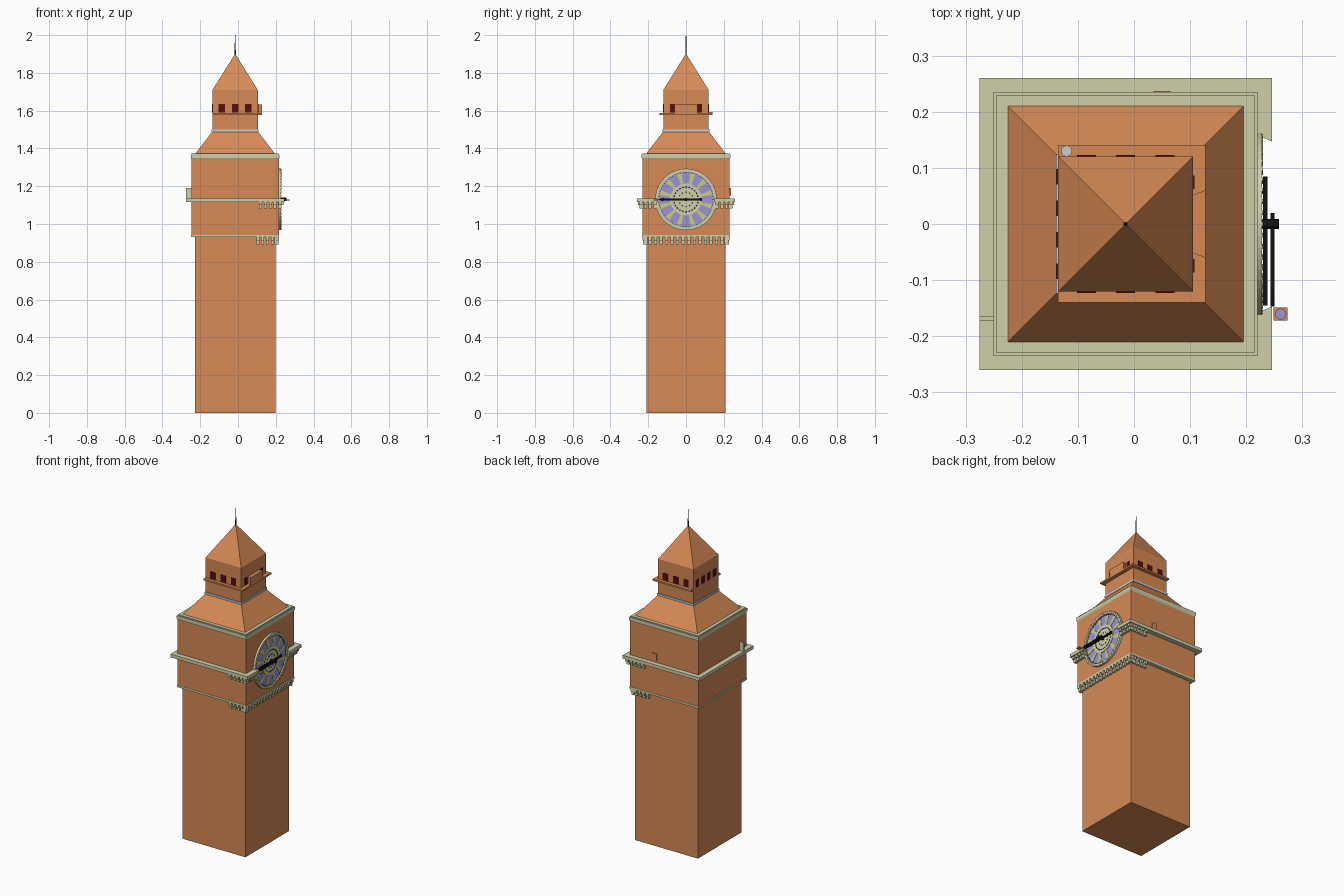
import bpy, bmesh, math

if "Cube" in bpy.data.objects:
    bpy.data.objects.remove(bpy.data.objects["Cube"])

def mat(name, r, g, b):
    m = bpy.data.materials.new(name)
    m.diffuse_color = (r, g, b, 1)
    m.use_nodes = True
    m.node_tree.nodes["Principled BSDF"].inputs["Base Color"].default_value = m.diffuse_color
    return m

ORANGE = mat("orange stone", 0.68, 0.255, 0.092)
BEIGE = mat("beige trim", 0.63, 0.63, 0.40)
BLUE = mat("lilac glass", 0.32, 0.30, 0.66)
YELLOW = mat("pale yellow", 0.62, 0.60, 0.22)
RED = mat("dark red", 0.10, 0.004, 0.004)
BLACK = mat("black", 0.006, 0.006, 0.006)
GREY = mat("light grey", 0.60, 0.60, 0.62)
CX = -0.015   # tower axis
CZ = 1.13     # clock centre height


def finish(name, bm, m):
    bmesh.ops.recalc_face_normals(bm, faces=bm.faces)
    me = bpy.data.meshes.new(name)
    bm.to_mesh(me)
    bm.free()
    me.materials.append(m)
    ob = bpy.data.objects.new(name, me)
    bpy.context.collection.objects.link(ob)
    return ob


def add_box(bm, x0, x1, y0, y1, z0, z1):
    v = [bm.verts.new((x, y, z)) for z in (z0, z1)
         for x, y in ((x0, y0), (x1, y0), (x1, y1), (x0, y1))]
    for f in ((3, 2, 1, 0), (4, 5, 6, 7), (0, 1, 5, 4), (1, 2, 6, 5), (2, 3, 7, 6), (3, 0, 4, 7)):
        bm.faces.new([v[i] for i in f])


def boxes(name, m, items):
    bm = bmesh.new()
    for b in items:
        add_box(bm, *b)
    return finish(name, bm, m)


def loft(name, m, sections):
    """Stack of rectangles (half x, half y, z) around the tower axis."""
    bm = bmesh.new()
    rings = [[bm.verts.new((CX + sx * hx, sy * hy, z))
              for sx, sy in ((-1, -1), (1, -1), (1, 1), (-1, 1))] for hx, hy, z in sections]
    for a, b in zip(rings, rings[1:]):
        for i in range(4):
            j = (i + 1) % 4
            bm.faces.new((a[i], a[j], b[j], b[i]))
    bm.faces.new(rings[0])
    bm.faces.new(rings[-1])
    return finish(name, bm, m)


def add_prism(bm, pts, d):
    f = bm.faces.new([bm.verts.new(p) for p in pts])
    r = bmesh.ops.extrude_face_region(bm, geom=[f])
    bmesh.ops.translate(bm, vec=d, verts=[v for v in r["geom"] if isinstance(v, bmesh.types.BMVert)])


def sector(bm, r0, r1, a0, a1, x0, x1, n=3, w1=None):
    """Plate shaped as a ring segment on the clock face."""
    w = w1 or 0
    arc = [(r1, a0 - w + (a1 - a0 + 2 * w) * i / n) for i in range(n + 1)]
    arc += [(r0, a1 + (a0 - a1) * i / n) for i in range(n + 1)]
    add_prism(bm, [(x0, r * math.cos(a), CZ + r * math.sin(a)) for r, a in arc], (x1 - x0, 0, 0))


def clock_ring(name, m, r0, r1, x0, x1, n=48):
    bm = bmesh.new()
    rows = []
    for r, x in ((r0, x0), (r1, x0), (r1, x1), (r0, x1)):
        rows.append([bm.verts.new((x, r * math.cos(math.tau * i / n), CZ + r * math.sin(math.tau * i / n)))
                     for i in range(n)])
    for k in range(4):
        a, b = rows[k], rows[(k + 1) % 4]
        for i in range(n):
            j = (i + 1) % n
            bm.faces.new((a[i], a[j], b[j], b[i]))
    return finish(name, bm, m)


def disc(name, m, r, x0, x1, n=48):
    bm = bmesh.new()
    add_prism(bm, [(x0, r * math.cos(math.tau * i / n), CZ + r * math.sin(math.tau * i / n))
                   for i in range(n)], (x1 - x0, 0, 0))
    return finish(name, bm, m)


# main masonry
loft("shaft", ORANGE, [(0.213, 0.21, 0), (0.213, 0.21, 0.94)])
loft("clock_storey", ORANGE, [(0.231, 0.231, 0.936), (0.231, 0.231, 1.36)])
loft("lower_roof", ORANGE, [(0.213, 0.213, 1.37), (0.12, 0.12, 1.49)])
loft("belfry_and_top_roof", ORANGE, [(0.12, 0.12, 1.485), (0.12, 0.12, 1.71), (0.001, 0.001, 1.9)])
boxes("balcony", ORANGE, [(-0.135, 0.127, -0.14, 0.14, 1.578, 1.588)])

# beige bands and stepped cornice
loft("lower_band", BEIGE, [(0.233, 0.233, 0.93), (0.233, 0.233, 0.942)])
loft("top_cornice", BEIGE, [(0.231, 0.231, 1.342), (0.235, 0.235, 1.350), (0.235, 0.235, 1.368),
                            (0.230, 0.230, 1.368), (0.230, 0.230, 1.374), (0.213, 0.213, 1.374)])
loft("belfry_band", GREY, [(0.124, 0.124, 1.488), (0.124, 0.124, 1.50)])

# middle ledge, open where the clock sits
bm = bmesh.new()
half = [(0.21, -0.163), (0.246, -0.147), (0.246, -0.26), (-0.275, -0.26)]
add_prism(bm, [(x, y, 1.116) for x, y in half + [(x, -y) for x, y in half[::-1]]], (0, 0, 0.02))
finish("middle_ledge", bm, BEIGE)

# corbels: two-step brackets on the clock side, returning round both corners
def corbels(name, wall_x, wall_y, reach, z0, z1, ys, xs):
    items = []
    zm = (z0 + z1) / 2
    w = 0.008
    for z, d in ((z0, reach * 0.6), (zm, reach)):
        for y in ys:
            items.append((wall_x - 0.005, wall_x + d, y - w, y + w, z, z + zm - z0))
        for x in xs:
            for s in (-1, 1):
                a, b = sorted((s * (wall_y - 0.005), s * (wall_y + d)))
                items.append((x - w, x + w, a, b, z, z + zm - z0))
    boxes(name, BEIGE, items)

corbels("lower_corbels", 0.198, 0.21, 0.02, 0.892, 0.932,
        [-0.219 + i * 0.0292 for i in range(16)], [0.105 + i * 0.0255 for i in range(5)])
corbels("middle_corbels", 0.216, 0.231, 0.024, 1.082, 1.118,
        [s * (0.165 + i * 0.0245) for i in range(4) for s in (-1, 1)],
        [0.12 + i * 0.0255 for i in range(5)])

# belfry windows and projecting bay
win = []
for i in (-1, 0, 1):
    x = CX + i * 0.07
    win += [(x - 0.017, x + 0.017, -0.123, -0.11, 1.591, 1.634),
            (x - 0.017, x + 0.017, 0.11, 0.123, 1.591, 1.634)]
for i in range(4):
    y = -0.084 + i * 0.056
    win.append((-0.138, -0.125, y - 0.014, y + 0.014, 1.591, 1.634))
for y in (-0.074, 0.074):
    win.append((0.095, 0.108, y - 0.012, y + 0.012, 1.591, 1.634))
boxes("belfry_windows", RED, win)
bm = bmesh.new()
add_prism(bm, [(0.1, -0.05, 1.586), (0.127, -0.06, 1.586), (0.127, 0.06, 1.586), (0.1, 0.05, 1.586)], (0, 0, 0.047))
finish("belfry_bay", bm, ORANGE)

# small fittings
boxes("ledge_post", BEIGE, [(-0.275, -0.244, -0.173, -0.164, 1.13, 1.19)])
boxes("wall_box", ORANGE, [(0.035, 0.065, 0.225, 0.237, 1.15, 1.19)])
boxes("side_plate", ORANGE, [(0.249, 0.274, -0.172, -0.149, 1.124, 1.128)])
def round_peg(name, m, x, y, r, z0, z1, r2):
    bm = bmesh.new()
    bmesh.ops.create_cone(bm, cap_ends=True, segments=12, radius1=r, radius2=r2, depth=z1 - z0)
    bmesh.ops.translate(bm, verts=bm.verts, vec=(x, y, (z0 + z1) / 2))
    finish(name, bm, m)
round_peg("side_plate_disc", BLUE, 0.2615, -0.1605, 0.01, 1.128, 1.131, 0.01)
round_peg("balcony_disc", GREY, -0.12, 0.13, 0.01, 1.588, 1.592, 0.01)
round_peg("spire", BLACK, CX, 0, 0.004, 1.885, 2.0, 0.0012)

# clock
disc("clock_glass", BLUE, 0.155, 0.21, 0.2205)
clock_ring("clock_rim", BEIGE, 0.146, 0.163, 0.21, 0.228)
bm = bmesh.new()
for i in range(48):
    a = math.tau * i / 48
    sector(bm, 0.148, 0.161, a - 0.02, a + 0.02, 0.2275, 0.2295, 1)
finish("rim_studs", bm, BEIGE)
bm = bmesh.new()
for i in range(12):
    a = math.tau * (i + 0.5) / 12
    sector(bm, 0.078, 0.140, a - 0.07, a + 0.07, 0.22, 0.2225, 2, 0.025)
finish("hour_marks", bm, YELLOW)
clock_ring("inner_ring", BEIGE, 0.066, 0.084, 0.22, 0.224)
disc("clock_centre", BEIGE, 0.062, 0.21, 0.223)
bm = bmesh.new()
for r, n, w in ((0.062, 24, 0.06), (0.035, 12, 0.08)):
    for i in range(n):
        a = math.tau * i / n
        sector(bm, r, r + 0.006, a - w, a + w, 0.2225, 0.2245, 1)
for i in range(60):
    a = math.tau * i / 60
    sector(bm, 0.141, 0.146, a - 0.012, a + 0.012, 0.22, 0.2225, 1)
finish("dial_dashes", bm, BLACK)

# hands, both level
def hand(name, x0, x1, prof):
    bm = bmesh.new()
    pts = [(x0, y, CZ + w) for y, w in prof] + [(x0, y, CZ - w) for y, w in prof[::-1]]
    add_prism(bm, pts, (x1 - x0, 0, 0))
    finish(name, bm, BLACK)
hand("minute_hand", 0.230, 0.238, [(-0.145, 0.003), (-0.11, 0.006), (0, 0.004), (0.06, 0.005), (0.085, 0.008)])
hand("hour_hand", 0.243, 0.250, [(-0.147, 0.001), (-0.125, 0.008), (-0.10, 0.004), (0, 0.006), (0.02, 0.004)])
disc("hand_hub", BLACK, 0.009, 0.215, 0.258, 16)
